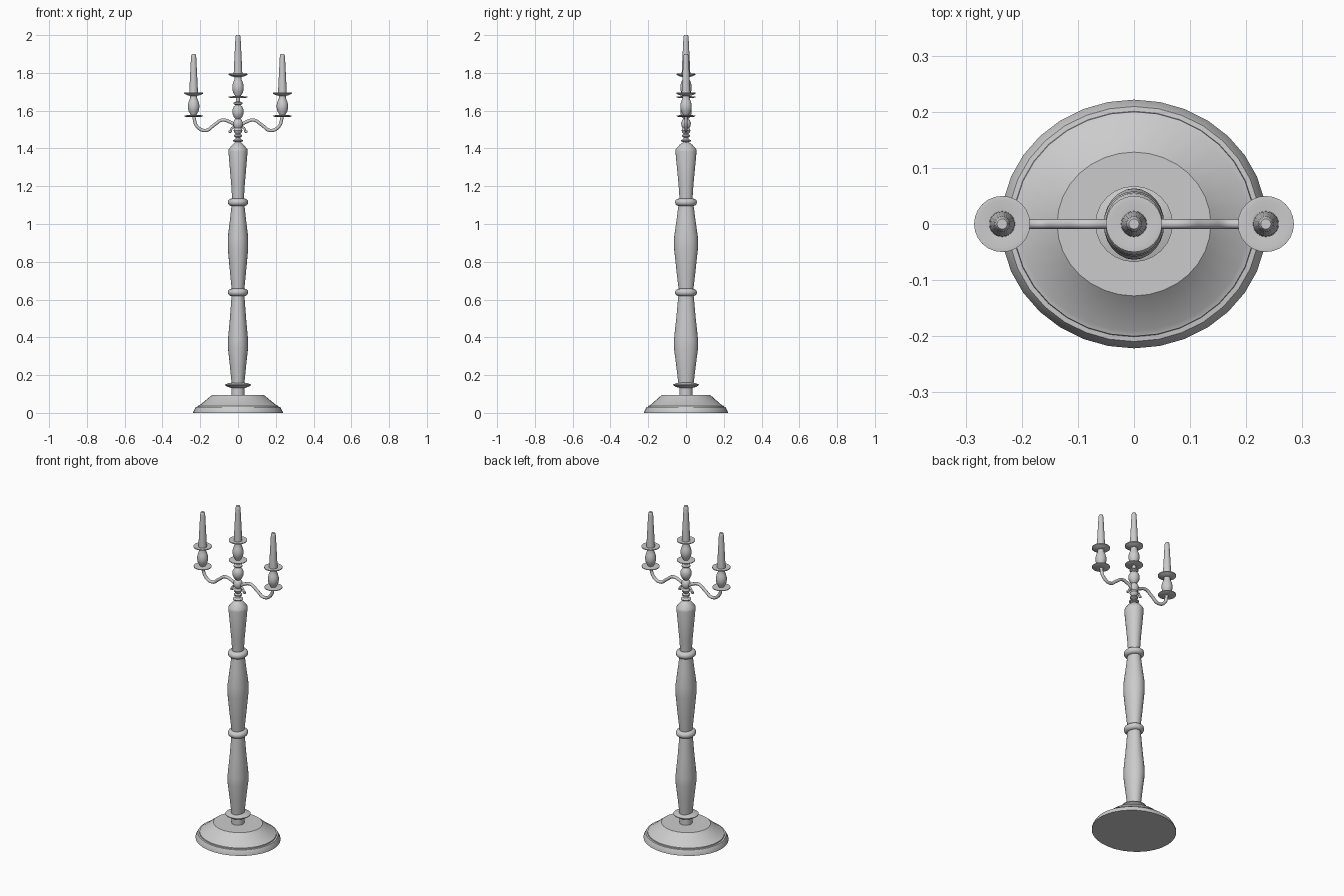
import bpy, bmesh, math

if "Cube" in bpy.data.objects:
    bpy.data.objects.remove(bpy.data.objects["Cube"])


def finish(name, bm, angle=35):
    bmesh.ops.remove_doubles(bm, verts=bm.verts, dist=1e-5)
    bmesh.ops.recalc_face_normals(bm, faces=bm.faces)
    me = bpy.data.meshes.new(name)
    bm.to_mesh(me)
    bm.free()
    ob = bpy.data.objects.new(name, me)
    bpy.context.collection.objects.link(ob)
    bpy.ops.object.select_all(action='DESELECT')
    bpy.context.view_layer.objects.active = ob
    ob.select_set(True)
    bpy.ops.object.shade_smooth_by_angle(angle=math.radians(angle))
    return ob


def lathe(name, profile, sides=24, x=0, z=0, sy=1):
    """Turned closed solid from (radius, height) pairs; sy stretches depth."""
    bm = bmesh.new()
    rings = []
    for r, h in profile:
        rings.append([bm.verts.new((x + r * math.cos(2 * math.pi * i / sides),
                                    sy * r * math.sin(2 * math.pi * i / sides), z + h))
                      for i in range(sides)])
    for a, b in zip(rings, rings[1:]):
        for i in range(sides):
            j = (i + 1) % sides
            bm.faces.new((a[i], a[j], b[j], b[i]))
    bm.faces.new(rings[0])
    bm.faces.new(rings[-1])
    return finish(name, bm)


def tube(name, points, radius):
    """Round bar along a smooth path in the x-z plane."""
    cu = bpy.data.curves.new(name, 'CURVE')
    cu.dimensions = '3D'
    cu.bevel_depth = radius
    cu.bevel_resolution = 3
    cu.resolution_u = 6
    cu.use_fill_caps = True
    sp = cu.splines.new('BEZIER')
    sp.bezier_points.add(len(points) - 1)
    for p, (x, z) in zip(sp.bezier_points, points):
        p.co = (x, 0, z)
        p.handle_left_type = p.handle_right_type = 'AUTO'
    ob = bpy.data.objects.new(name, cu)
    bpy.context.collection.objects.link(ob)
    bpy.ops.object.select_all(action='DESELECT')
    bpy.context.view_layer.objects.active = ob
    ob.select_set(True)
    bpy.ops.object.convert(target='MESH')
    bpy.ops.object.shade_smooth_by_angle(angle=math.radians(40))


def ring_profile(r, h, z, core):
    """Rounded collar profile."""
    pts = [(core, z - h)]
    for k in range(7):
        a = -math.pi / 2 + math.pi * k / 6
        pts.append((r - h + h * math.cos(a), z + h * math.sin(a)))
    return pts + [(core, z + h)]


# Oval stepped foot
lathe("foot", [(.237, 0), (.237, .006), (.224, .03), (.215, .031), (.214, .037),
               (.204, .04), (.137, .095)], 32, sy=.935)
# Neck and flat collar above the foot
lathe("foot_neck", [(.035, .09), (.035, .16)])
lathe("foot_collar", [(.035, .132), (.055, .138), (.069, .147), (.069, .151),
                      (.05, .157), (.035, .16)], sy=.98)

# Three column sections, slightly deeper than wide
lathe("lower_column", [(.034, .158), (.042, .24), (.053, .34), (.053, .39),
                       (.043, .5), (.034, .62)], sy=1.2)
lathe("middle_column", [(.033, .65), (.042, .74), (.054, .87), (.054, .93),
                        (.043, 1.02), (.034, 1.1)], sy=1.17)
lathe("upper_column", [(.031, 1.13), (.036, 1.21), (.051, 1.385), (.049, 1.396),
                       (.032, 1.418), (.018, 1.43), (.01, 1.435)], sy=1.1)
for i, z in enumerate((.638, 1.115)):
    lathe(f"column_ring_{i}", ring_profile(.054, .02, z, .03), sy=1.08)

# Turned stem carrying the arms
lathe("stem", [(.012, 1.425), (.014, 1.434), (.026, 1.438), (.028, 1.443), (.014, 1.45),
               (.012, 1.458), (.022, 1.464), (.022, 1.47), (.013, 1.476), (.02, 1.485),
               (.024, 1.495), (.018, 1.508), (.024, 1.52), (.026, 1.535), (.02, 1.55),
               (.012, 1.556), (.022, 1.566), (.03, 1.585), (.03, 1.605), (.022, 1.622),
               (.012, 1.63), (.024, 1.636), (.024, 1.642), (.011, 1.648), (.011, 1.67)])

# Drip tray, cup and candle, repeated three times
tray = [(.012, -.004), (.04, -.003), (.049, .001), (.049, .005), (.02, .007)]
cup = [(.014, 0), (.017, .012), (.026, .026), (.03, .045), (.03, .062), (.025, .08),
       (.018, .098), (.018, .108), (.026, .114)]
pan = [(.018, .108), (.034, .112), (.05, .12), (.05, .125), (.042, .126), (.022, .122)]
candle = [(.023, .12), (.022, .15), (.014, .31), (.012, .325), (.009, .33)]
for tag, x, z in (("left", -.235, 1.57), ("centre", 0, 1.67), ("right", .235, 1.57)):
    for part, prof in (("tray", tray), ("cup", cup), ("pan", pan), ("candle", candle)):
        lathe(f"{tag}_{part}", prof, x=x, z=z)

# S-shaped arms and small scrolls under them
for tag, s in (("left", -1), ("right", 1)):
    tube(f"{tag}_arm", [(s * x, z) for x, z in
                        ((.01, 1.52), (.045, 1.541), (.085, 1.55), (.125, 1.525),
                         (.172, 1.495), (.217, 1.517), (.235, 1.572))], .009)
    tube(f"{tag}_scroll", [(s * x, z) for x, z in
                           ((.01, 1.513), (.03, 1.51), (.037, 1.498), (.04, 1.488),
                            (.05, 1.49))], .006)
